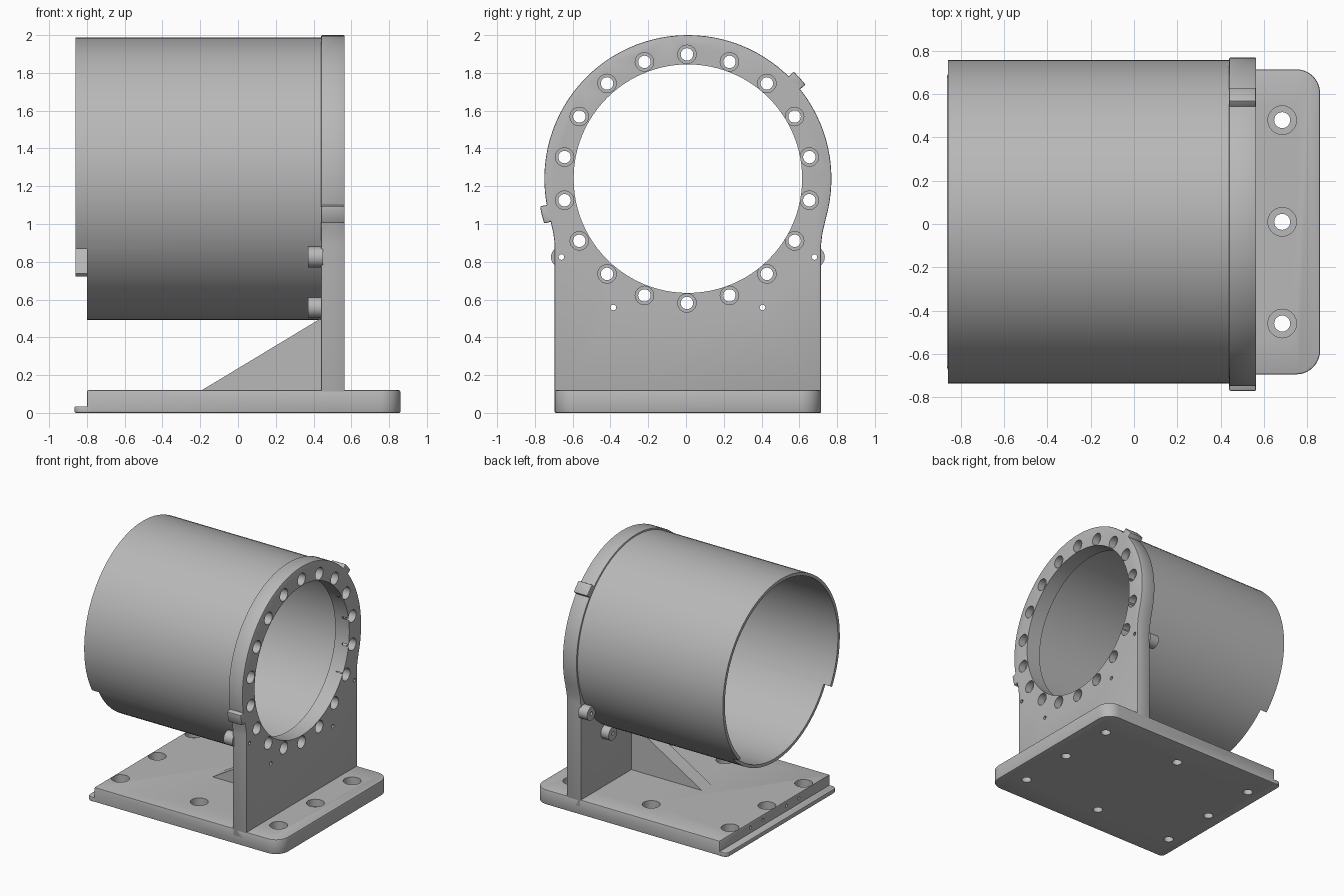
import bpy
import bmesh
from math import sin, cos, pi, radians
from mathutils import Matrix, Vector

cube = bpy.data.objects.get("Cube")
if cube:
    bpy.data.objects.remove(cube, do_unlink=True)

CY, CZ = 0.01, 1.24            # bore axis position
PLATE_BACK, PLATE_FRONT = 0.44, 0.565
HALF_W = 0.705

grey = bpy.data.materials.new("machined_grey")
grey.use_nodes = True
GREY = (0.48, 0.48, 0.48, 1)
grey.diffuse_color = GREY
grey.node_tree.nodes["Principled BSDF"].inputs["Base Color"].default_value = GREY


def finish(name, bm):
    bmesh.ops.recalc_face_normals(bm, faces=bm.faces)
    mesh = bpy.data.meshes.new(name)
    bm.to_mesh(mesh)
    bm.free()
    obj = bpy.data.objects.new(name, mesh)
    obj.data.materials.append(grey)
    bpy.context.collection.objects.link(obj)
    return obj


def activate(obj):
    bpy.ops.object.select_all(action="DESELECT")
    obj.select_set(True)
    bpy.context.view_layer.objects.active = obj


def prism(name, points, axis, lo, hi):
    """Extrude a 2D outline along an axis (0=x, 1=y, 2=z)."""
    bm = bmesh.new()
    verts = []
    for p in points:
        co = list(p)
        co.insert(axis, lo)
        verts.append(bm.verts.new(co))
    face = bm.faces.new(verts)
    top = bmesh.ops.extrude_face_region(bm, geom=[face])["geom"]
    shift = Vector((0, 0, 0))
    shift[axis] = hi - lo
    bmesh.ops.translate(bm, vec=shift,
                        verts=[g for g in top if isinstance(g, bmesh.types.BMVert)])
    return finish(name, bm)


def rods(name, centres, radius, axis, lo, hi, segments=24):
    """Cylinders along x or z, one for each 2D centre."""
    bm = bmesh.new()
    turn = Matrix.Rotation(pi / 2, 4, "Y") if axis == 0 else Matrix()
    for c in centres:
        co = list(c)
        co.insert(axis, (lo + hi) / 2)
        bmesh.ops.create_cone(bm, cap_ends=True, segments=segments, radius1=radius,
                              radius2=radius, depth=hi - lo,
                              matrix=Matrix.Translation(co) @ turn)
    return finish(name, bm)


def arc(y, z, r, a0, a1, n):
    steps = [radians(a0 + (a1 - a0) * i / n) for i in range(n + 1)]
    return [(y + r * cos(a), z + r * sin(a)) for a in steps]


def sector(name, a0, a1, r0, r1, x0, x1, n):
    outline = arc(CY, CZ, r1, a0, a1, n) + arc(CY, CZ, r0, a1, a0, n)
    return prism(name, outline, 0, x0, x1)


def boolean(obj, tool, operation="DIFFERENCE"):
    activate(obj)
    mod = obj.modifiers.new(operation, "BOOLEAN")
    mod.operation = operation
    mod.solver = "EXACT"
    mod.object = tool
    bpy.ops.object.modifier_apply(modifier=mod.name)
    bpy.data.objects.remove(tool, do_unlink=True)


def bevel(obj, width):
    activate(obj)
    mod = obj.modifiers.new("edge_break", "BEVEL")
    mod.width = width
    mod.segments = 2
    mod.angle_limit = radians(40)
    bpy.ops.object.modifier_apply(modifier=mod.name)


# Base slab with rounded outer corners and a thin lip at the far end
R = 0.11
slab = [(-0.80, CY - HALF_W)]
slab += arc(0.86 - R, CY - HALF_W + R, R, -90, 0, 10)
slab += arc(0.86 - R, CY + HALF_W - R, R, 0, 90, 10)
slab += [(-0.80, CY + HALF_W)]
base = prism("base_plate", slab, 2, 0, 0.12)
bevel(base, 0.008)

r = 0.04
lip_outline = [(-0.78, CY + HALF_W)]
lip_outline += arc(-0.865 + r, CY + HALF_W - r, r, 90, 180, 6)
lip_outline += arc(-0.865 + r, CY - HALF_W + r, r, 180, 270, 6)
lip_outline += [(-0.78, CY - HALF_W)]
lip = prism("base_lip", lip_outline, 2, 0, 0.035)
bevel(lip, 0.006)
boolean(base, lip, "UNION")

# Counterbored mounting holes: three, two, three
mounts = [(x, CY + y) for x in (0.685, -0.73) for y in (-0.47, 0, 0.47)]
mounts += [(-0.025, CY + y) for y in (-0.47, 0.47)]
boolean(base, rods("mount_bores", mounts, 0.066, 2, 0.06, 0.2, 32))
boolean(base, rods("mount_drills", mounts, 0.037, 2, -0.1, 0.2))
end_holes = [(CY + s * y, 0.078) for s in (-1, 1) for y in (0.15, 0.31)]
boolean(base, rods("end_drills", end_holes, 0.013, 0, -0.9, -0.7, 12))

# Upright flange: round head blending into straight sides
outline = [(CY - HALF_W, 0.06), (CY + HALF_W, 0.06), (CY + HALF_W, 0.89),
           (CY + HALF_W + 0.007, 0.95)]
outline += arc(CY, CZ, 0.76, -16, 196, 60)
outline += [(CY - HALF_W - 0.007, 0.95), (CY - HALF_W, 0.89)]
flange = prism("upright_flange", outline, 0, PLATE_BACK, PLATE_FRONT)
bevel(flange, 0.006)
for angle in (42, 194):
    tab = sector("index_tab", angle - 3.4, angle + 3.4, 0.72, 0.797,
                 PLATE_BACK, PLATE_FRONT, 2)
    bevel(tab, 0.008)
    boolean(flange, tab, "UNION")

# Bosses for the small fixing screws behind the flange
screws = [(CY + s * y, z) for s in (-1, 1) for y, z in ((0.67, 0.825), (0.395, 0.558))]
bosses = rods("screw_bosses", screws, 0.055, 0, 0.37, PLATE_BACK + 0.01)
boolean(bosses, rods("tube_clearance", [(CY, CZ)], 0.735, 0, 0.3, 0.6, 96))
boolean(bosses, rods("boss_drills", screws, 0.015, 0, 0.3, 0.6, 12))

# Flange bore, bolt circle and screw holes
bolts = arc(CY - 0.005, CZ, 0.658, 10, 350, 17)
boolean(flange, rods("main_bore", [(CY, CZ)], 0.605, 0, 0.3, 0.7, 96))
boolean(flange, rods("bolt_bores", bolts, 0.049, 0, 0.505, 0.7))
boolean(flange, rods("bolt_drills", bolts, 0.033, 0, 0.3, 0.7))
boolean(flange, rods("screw_drills", screws, 0.015, 0, 0.3, 0.7, 12))

# Thin tube with its end cut back along the lower arc
tube = rods("tube", [(CY, CZ)], 0.747, 0, -0.86, PLATE_BACK + 0.002, 96)
boolean(tube, rods("tube_bore", [(CY, CZ)], 0.722, 0, -1, 0.6, 96))
boolean(tube, sector("tube_notch", -150, -44, 0.6, 0.85, -1, -0.80, 30))

# Triangular rib bracing the flange
rib = prism("gusset_rib", [(-0.20, 0.115), (0.45, 0.115), (0.45, 0.5), (0.43, 0.495)],
            1, CY - 0.06, CY + 0.06)

for obj in (base, flange, bosses, tube, rib):
    activate(obj)
    bpy.ops.object.shade_smooth_by_angle(angle=radians(30))
